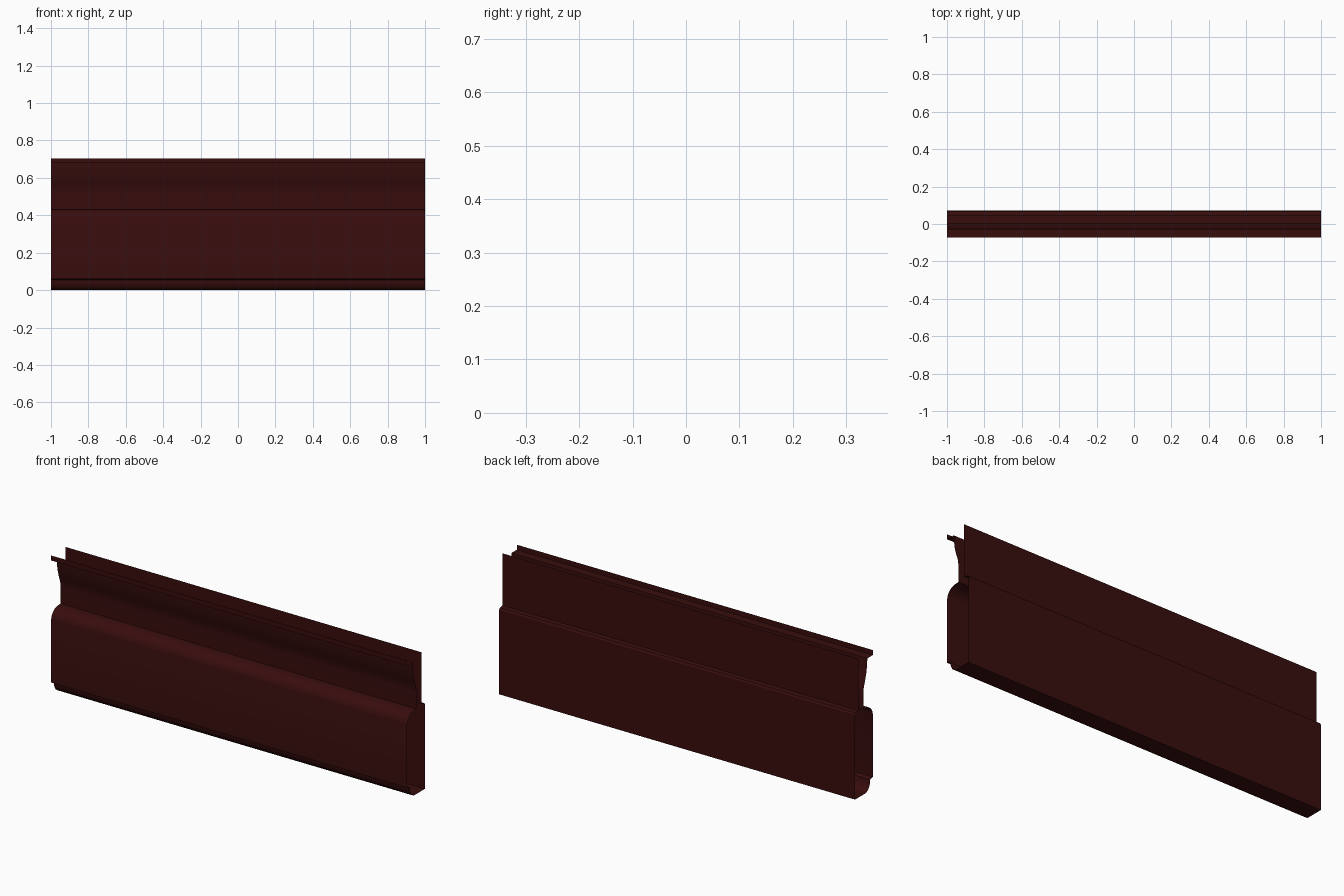
import bpy, bmesh

if "Cube" in bpy.data.objects:
    bpy.data.objects.remove(bpy.data.objects["Cube"])

# Dark red sheet metal
mat = bpy.data.materials.new("dark_red")
mat.diffuse_color = (0.04, 0.004, 0.004, 1)
mat.use_nodes = True
mat.node_tree.nodes["Principled BSDF"].inputs["Base Color"].default_value = mat.diffuse_color


def sheet(name, profile, half=1.0):
    """Extrude an open (y, z) profile along x as a thin sheet."""
    bm = bmesh.new()
    verts = [bm.verts.new((-half, y, z)) for y, z in profile]
    edges = [bm.edges.new(pair) for pair in zip(verts, verts[1:])]
    out = bmesh.ops.extrude_edge_only(bm, edges=edges)["geom"]
    moved = [g for g in out if isinstance(g, bmesh.types.BMVert)]
    bmesh.ops.translate(bm, verts=moved, vec=(2 * half, 0, 0))
    bmesh.ops.recalc_face_normals(bm, faces=bm.faces)
    # outward side is the front (-y) or back (+y)
    tall = max(bm.faces, key=lambda f: f.calc_area())
    tall.normal_update()
    if tall.normal.y * tall.calc_center_median().y < 0:
        bmesh.ops.reverse_faces(bm, faces=bm.faces)
    mesh = bpy.data.meshes.new(name)
    bm.to_mesh(mesh)
    bm.free()
    mesh.materials.append(mat)
    ob = bpy.data.objects.new(name, mesh)
    bpy.context.collection.objects.link(ob)
    bpy.context.view_layer.objects.active = ob
    ob.select_set(True)
    bpy.ops.object.shade_smooth_by_angle()
    ob.select_set(False)
    return ob


# Front: top lip, hollow neck, rounded shoulder, face and rolled bottom edge
sheet("front_panel", [
    (-0.0715, 0.705), (-0.0715, 0.68), (-0.027, 0.68), (-0.026, 0.655),
    (-0.02, 0.61), (-0.008, 0.57), (0.001, 0.545), (0.004, 0.52),
    (0.004, 0.432), (-0.025, 0.43), (-0.042, 0.425), (-0.058, 0.412),
    (-0.068, 0.396), (-0.0715, 0.38), (-0.0715, 0.06), (-0.05, 0.055),
    (-0.047, 0.033), (-0.037, 0.013), (-0.022, 0.002), (-0.01, 0.0)])

# Back: flat bottom, lower wall, small step and set-in upper wall
sheet("back_panel", [
    (-0.01, 0.0), (0.0715, 0.0), (0.0715, 0.43),
    (0.066, 0.438), (0.043, 0.441), (0.043, 0.705)])
